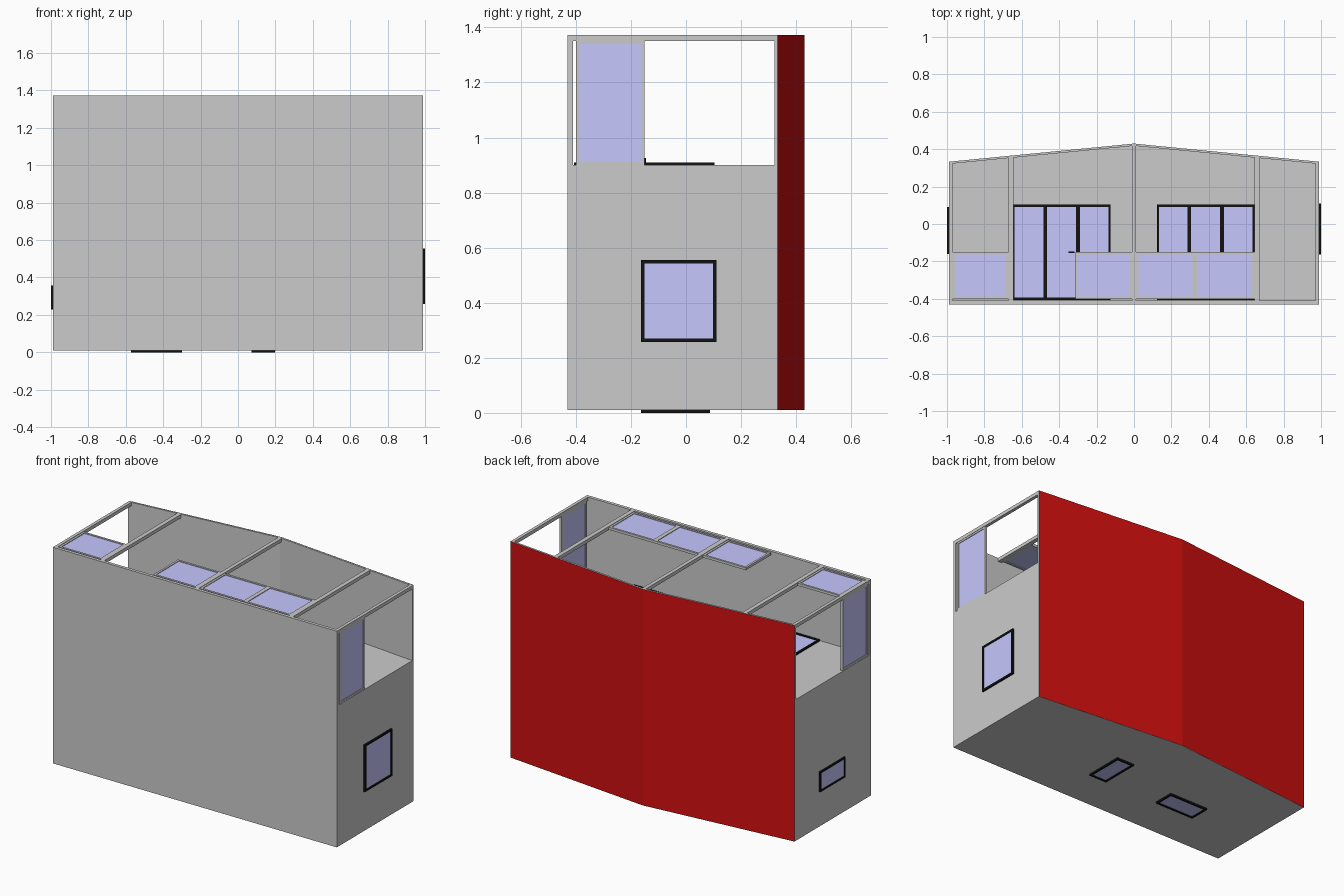
import bpy, bmesh

if "Cube" in bpy.data.objects:
    bpy.data.objects.remove(bpy.data.objects["Cube"])

W, FLOOR, TOP, RIDGE, EAVE = 0.99, -0.41, 0.43, 0.43, 0.333
BACK, FACADE, PORCH, ROOF_T = 0.01, 0.90, 1.372, 0.012


def material(name, rgb):
    m = bpy.data.materials.new(name)
    m.diffuse_color = (*rgb, 1)
    m.use_nodes = True
    m.node_tree.nodes["Principled BSDF"].inputs["Base Color"].default_value = m.diffuse_color
    return m


RED = material("roof_red", (0.65, 0.005, 0.005))
GLASS = material("glass_blue", (0.57, 0.57, 1.0))
BLACK = material("frame_black", (0.006, 0.006, 0.006))


def finish(name, bm, mat=None):
    bmesh.ops.recalc_face_normals(bm, faces=bm.faces)
    me = bpy.data.meshes.new(name)
    bm.to_mesh(me)
    bm.free()
    ob = bpy.data.objects.new(name, me)
    bpy.context.collection.objects.link(ob)
    if mat:
        me.materials.append(mat)
    return ob


def boxes(name, spans, mat=None):
    """One object from boxes given as ((x0,x1),(y0,y1),(z0,z1))."""
    bm = bmesh.new()
    for s in spans:
        vs = bmesh.ops.create_cube(bm, size=1)["verts"]
        for v in vs:
            v.co = [s[i][0] if v.co[i] < 0 else s[i][1] for i in range(3)]
    return finish(name, bm, mat)


def prism(name, pts, z0, z1, mat=None):
    bm = bmesh.new()
    face = bm.faces.new([bm.verts.new((x, y, z0)) for x, y in pts])
    ext = bmesh.ops.extrude_face_region(bm, geom=[face])["geom"]
    for v in ext:
        if isinstance(v, bmesh.types.BMVert):
            v.co.z = z1
    return finish(name, bm, mat)


def span(axis, depth, u, v):
    """Place a flat rectangle's ranges; axis 0 = side wall (u=z), axis 2 = end wall (u=x)."""
    return (depth, v, u) if axis == 0 else (u, v, depth)


def framed(name, axis, depth, u, v, t, mat, splits=(), split_t=0.02):
    """Rectangular frame with glass and optional upright dividers."""
    bars = [((u[0], u[0] + t), v), ((u[1] - t, u[1]), v),
            ((u[0] + t, u[1] - t), (v[0], v[0] + t)),
            ((u[0] + t, u[1] - t), (v[1] - t, v[1]))]
    bars += [((c - split_t / 2, c + split_t / 2), (v[0] + t, v[1] - t)) for c in splits]
    boxes(name + "_frame", [span(axis, depth, *b) for b in bars], mat)
    q = (depth[1] - depth[0]) / 4
    inner = (depth[0] + q, depth[1] - q)
    e = t * 0.5
    boxes(name + "_glass", [span(axis, inner, (u[0] + e, u[1] - e), (v[0] + e, v[1] - e))], GLASS)


def gable(half, bottom, drop):
    return [(-half, bottom), (half, bottom), (half, EAVE - drop), (0, RIDGE - drop), (-half, EAVE - drop)]


# floor slab and roof
boxes("floor_slab", [((-W, W), (-TOP, FLOOR), (BACK, PORCH))])
prism("ceiling_slab", [(-W, EAVE - ROOF_T), (0, RIDGE - ROOF_T), (W, EAVE - ROOF_T),
                       (W, EAVE), (0, RIDGE), (-W, EAVE)], BACK, PORCH)
bm = bmesh.new()
rows = [[bm.verts.new((x, y + 0.001, z)) for x, y in ((-W, EAVE), (0, RIDGE), (W, EAVE))]
        for z in (BACK, PORCH)]
for i in range(2):
    bm.faces.new((rows[0][i], rows[1][i], rows[1][i + 1], rows[0][i + 1]))
skin = finish("roof_covering", bm, RED)
skin.data.flip_normals() if skin.data.polygons[0].normal.y < 0 else None

# windows: name, axis, depth, u range, v range, frame width, dividers
windows = [
    ("right_window", 0, (0.98, 1.0), (0.258, 0.555), (-0.163, 0.11), 0.012, ()),
    ("left_window", 0, (-1.0, -0.98), (0.23, 0.357), (-0.16, 0.09), 0.01, ()),
    ("back_small_window", 2, (0.0, 0.02), (0.073, 0.197), (-0.163, 0.087), 0.012, ()),
    ("back_wide_window", 2, (0.0, 0.02), (-0.572, -0.30), (-0.163, -0.03), 0.012, ()),
    ("patio_door", 2, (0.886, 0.91), (-0.65, -0.125), (-0.406, 0.104), 0.012, (-0.475, -0.3)),
    ("patio_window", 2, (0.886, 0.91), (0.122, 0.645), (-0.406, 0.104), 0.012, (0.295, 0.47)),
]
holes = []
for name, axis, depth, u, v, t, splits in windows:
    framed(name, axis, depth, u, v, t, BLACK, splits)
    mid = sum(depth) / 2
    e = 0.004
    holes.append(span(axis, (mid - 0.05, mid + 0.05), (u[0] + e, u[1] - e), (v[0] + e, v[1] - e)))
boxes("door_handle", [((-0.35, -0.318), (-0.154, -0.146), (0.91, 0.925))], BLACK)

# hollow house walls with window openings
walls = prism("house_walls", gable(W, FLOOR, ROOF_T), BACK, FACADE)
cutters = [prism("interior_cutter", gable(W - 0.02, FLOOR - 0.01, ROOF_T - 0.01), BACK + 0.02, FACADE - 0.02),
           boxes("opening_cutter", holes)]
for c in cutters:
    c.hide_render = True
    c.display_type = 'WIRE'
    mod = walls.modifiers.new(c.name, 'BOOLEAN')
    mod.operation = 'DIFFERENCE'
    mod.solver = 'EXACT'
    mod.object = c

# porch posts
for i, (x0, x1) in enumerate(((-W, -0.97), (-0.672, -0.645), (-0.012, 0.012), (0.645, 0.672), (0.97, W))):
    far = max(abs(x0), abs(x1))
    top = RIDGE - (RIDGE - EAVE) * far / W - 0.004
    boxes(f"porch_post_{i + 1}", [((x0, x1), (FLOOR, top), (1.35, PORCH))])

# glazed railings along the porch edge and at both ends
RAIL = (-0.40, -0.15)
for i, u in enumerate(((-0.97, -0.672), (-0.312, -0.012), (0.012, 0.326), (0.326, 0.645))):
    framed(f"front_railing_{i + 1}", 2, (1.353, 1.369), u, RAIL, 0.013, None)
for side, d in (("left", (-0.988, -0.972)), ("right", (0.972, 0.988))):
    framed(f"{side}_railing", 0, d, (FACADE, 1.352), RAIL, 0.013, None)
